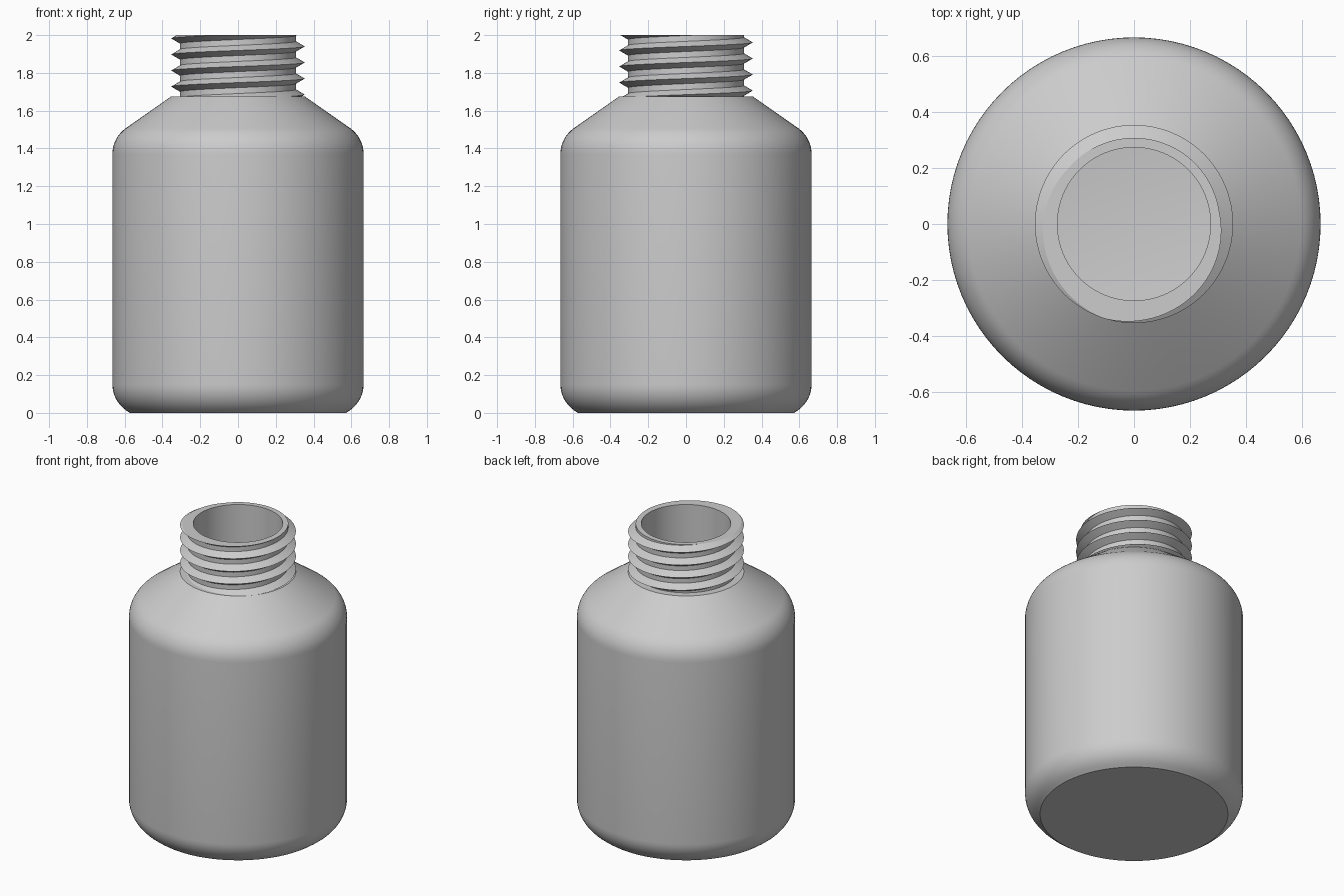
import bpy, bmesh
from math import pi, sin, cos, tan, radians
from mathutils import Matrix

cube = bpy.data.objects.get("Cube")
if cube:
    bpy.data.objects.remove(cube, do_unlink=True)

SEGMENTS = 96
TOP, SHOULDER = 2.0, 1.676      # rim height and shoulder top height
BODY_R, COLLAR_R, BORE_R = 0.665, 0.353, 0.273
ROOT_R, PITCH, HALF = 0.307, 0.085, 0.027
SLOPE = radians(55)             # turn of the rounded corners
WALL = 0.035

grey = bpy.data.materials.new("light grey plastic")
grey.use_nodes = True
colour = (0.604, 0.604, 0.604, 1)
grey.diffuse_color = colour
grey.node_tree.nodes["Principled BSDF"].inputs["Base Color"].default_value = colour


def finish(bm, name):
    """Turn a bmesh into a smooth-shaded grey object."""
    bmesh.ops.remove_doubles(bm, verts=bm.verts, dist=1e-5)
    bmesh.ops.recalc_face_normals(bm, faces=bm.faces)
    mesh = bpy.data.meshes.new(name)
    bm.to_mesh(mesh)
    bm.free()
    mesh.materials.append(grey)
    obj = bpy.data.objects.new(name, mesh)
    bpy.context.collection.objects.link(obj)
    bpy.ops.object.select_all(action="DESELECT")
    obj.select_set(True)
    bpy.context.view_layer.objects.active = obj
    bpy.ops.object.shade_smooth_by_angle(angle=radians(30))
    return obj


def corner(radius, z, fillet, up, steps=8):
    """Rounded corner leaving the vertical wall at height z."""
    return [(radius - fillet * (1 - cos(SLOPE * i / steps)),
             z + up * fillet * sin(SLOPE * i / steps)) for i in range(steps + 1)]


# Bottle body: outer skin, collar and hollow inside as one turned profile
FILLET = 0.166
outer = ([(0, 0), (0.573, 0)]
         + corner(BODY_R, 0.151, FILLET, -1)[::-1]
         + corner(BODY_R, 1.371, FILLET, 1)
         + [(COLLAR_R, SHOULDER)])
inner = ([(BORE_R, SHOULDER), (BORE_R, SHOULDER - 0.01)]
         + corner(BODY_R - WALL, 1.371, FILLET - WALL, 1)[::-1]
         + corner(BODY_R - WALL, 0.151, FILLET - WALL, -1)
         + [(0.55, WALL), (0, WALL)])
bm = bmesh.new()
points = [bm.verts.new((r, 0, z)) for r, z in outer + inner]
edges = [bm.edges.new(pair) for pair in zip(points, points[1:])]
bmesh.ops.spin(bm, geom=points + edges, cent=(0, 0, 0), axis=(0, 0, 1),
               angle=2 * pi, steps=SEGMENTS, use_merge=True)
finish(bm, "bottle_body")

# Threaded neck: a V ridge and flat root swept up a right-handed helix
section = [(ROOT_R, -HALF), (COLLAR_R, 0), (ROOT_R, HALF), (ROOT_R, PITCH - HALF)]
bm = bmesh.new()
previous = None
for step in range(7 * SEGMENTS + 1):
    a = 2 * pi * step / SEGMENTS
    rise = 1.94 + PITCH * (step / SEGMENTS - 5)
    row = [bm.verts.new((r * cos(a), r * sin(a), rise + dz)) for r, dz in section]
    if previous:
        for k in range(3):
            bm.faces.new((previous[k], row[k], row[k + 1], previous[k + 1]))
    previous = row
bmesh.ops.remove_doubles(bm, verts=bm.verts, dist=1e-5)

# Trim the thread flat at the rim and at the shoulder
for height, above in ((TOP, True), (SHOULDER, False)):
    bmesh.ops.bisect_plane(bm, geom=bm.verts[:] + bm.edges[:] + bm.faces[:], dist=1e-6,
                           plane_co=(0, 0, height), plane_no=(0, 0, 1),
                           clear_outer=above, clear_inner=not above)
bmesh.ops.remove_doubles(bm, verts=bm.verts, dist=1e-5)
rim = [e for e in bm.edges
       if e.is_boundary and all(abs(v.co.z - TOP) < 1e-4 for v in e.verts)]

# Bore wall and flat rim
bore = bmesh.ops.create_circle(bm, segments=SEGMENTS, radius=BORE_R, cap_ends=False,
                               matrix=Matrix.Translation((0, 0, TOP)))["verts"]
bore_edges = list({e for v in bore for e in v.link_edges})
wall = bmesh.ops.extrude_edge_only(bm, edges=bore_edges)["geom"]
for v in wall:
    if isinstance(v, bmesh.types.BMVert):
        v.co.z = SHOULDER
lip = [e for e in bm.edges
       if e.is_boundary and all(abs(v.co.z - TOP) < 1e-4 for v in e.verts)]
bmesh.ops.triangle_fill(bm, edges=lip, use_beauty=True, normal=(0, 0, 1))
finish(bm, "threaded_neck")
